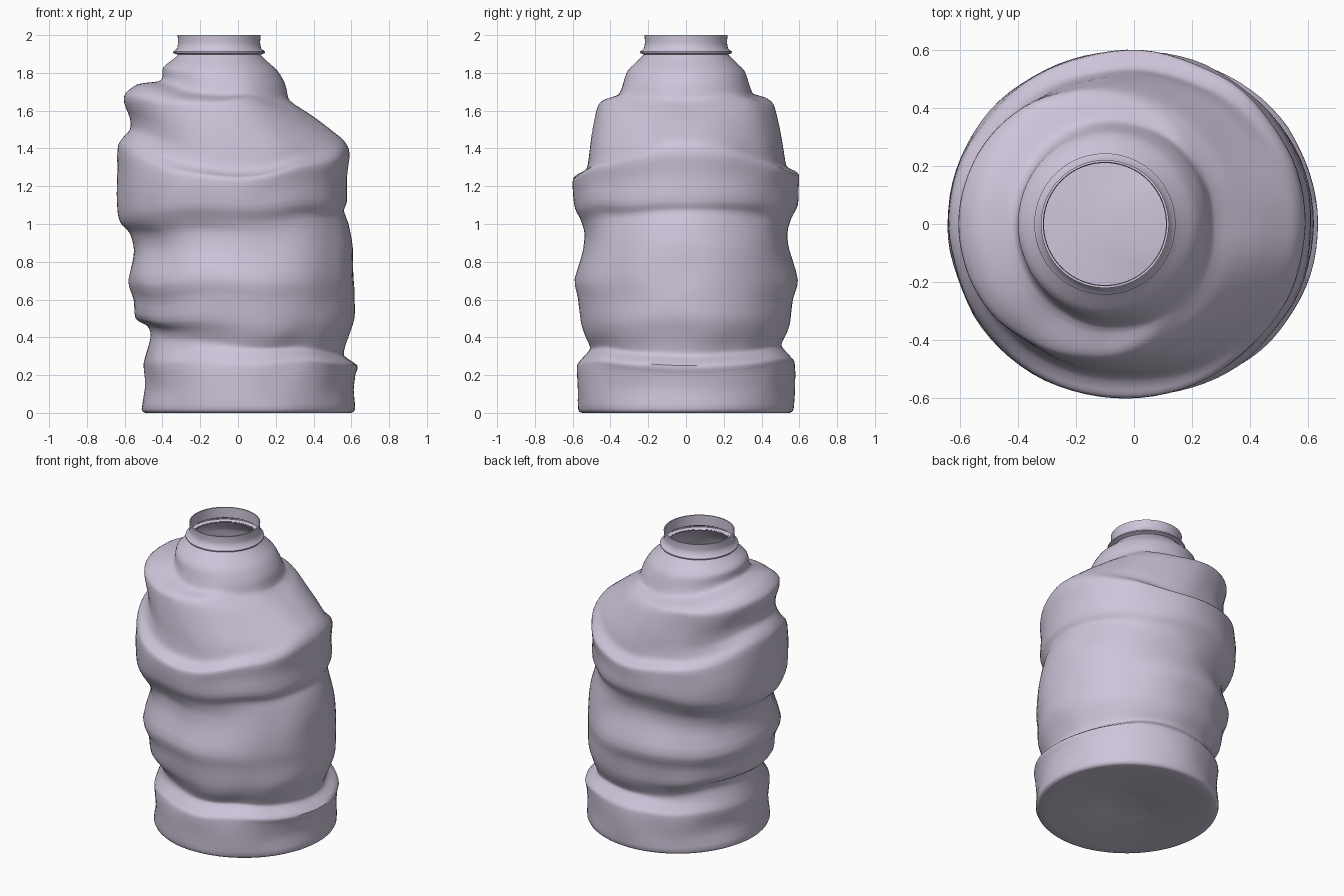
import bpy, bmesh, math
from mathutils import Vector, noise

if "Cube" in bpy.data.objects:
    bpy.data.objects.remove(bpy.data.objects["Cube"])

mat = bpy.data.materials.new("pale lilac plastic")
mat.diffuse_color = (0.62, 0.56, 0.70, 1)
mat.use_nodes = True
mat.node_tree.nodes["Principled BSDF"].inputs["Base Color"].default_value = mat.diffuse_color

# Matching outline points (x or y, z) of the crumpled body, bottom to top
LEFT = [(-.49, 0), (-.51, .02), (-.49, .14), (-.50, .25), (-.495, .29), (-.485, .33),
        (-.465, .41), (-.48, .46), (-.54, .50), (-.55, .60), (-.585, .70), (-.55, .86),
        (-.57, .95), (-.615, 1.0), (-.635, 1.06), (-.64, 1.20), (-.637, 1.36), (-.63, 1.42),
        (-.605, 1.46), (-.57, 1.50), (-.57, 1.56), (-.60, 1.64), (-.595, 1.69), (-.53, 1.74),
        (-.42, 1.755), (-.40, 1.78), (-.395, 1.83), (-.34, 1.875), (-.315, 1.90)]
RIGHT = [(.60, 0), (.62, .02), (.61, .12), (.62, .20), (.635, .25), (.57, .30),
         (.57, .34), (.59, .41), (.615, .50), (.615, .60), (.615, .70), (.61, .88),
         (.59, 1.0), (.565, 1.07), (.58, 1.12), (.575, 1.25), (.588, 1.36), (.578, 1.41),
         (.55, 1.45), (.50, 1.49), (.43, 1.545), (.35, 1.60), (.305, 1.63), (.275, 1.655),
         (.265, 1.68), (.25, 1.74), (.21, 1.81), (.15, 1.865), (.115, 1.90)]
SIDE = [(.55, 0), (.57, .02), (.575, .12), (.575, .26), (.56, .29), (.51, .345),
        (.51, .37), (.535, .42), (.555, .48), (.57, .60), (.592, .70), (.545, .86),
        (.535, .95), (.555, 1.02), (.59, 1.09), (.60, 1.18), (.60, 1.25), (.565, 1.27),
        (.53, 1.30), (.515, 1.38), (.50, 1.47), (.475, 1.60), (.46, 1.64), (.43, 1.66),
        (.36, 1.685), (.335, 1.74), (.31, 1.81), (.25, 1.87), (.22, 1.90)]
N, STEPS = 80, 3


def smooth(pts):
    """Catmull-Rom refinement of an outline."""
    out = []
    for i in range(len(pts) - 1):
        p0, p1 = Vector(pts[max(i - 1, 0)]), Vector(pts[i])
        p2, p3 = Vector(pts[i + 1]), Vector(pts[min(i + 2, len(pts) - 1)])
        for s in range(STEPS):
            t = s / STEPS
            out.append(p1 + (p2 - p0) * .4 * t * (1 - t) ** 2
                       + (p2 - p1) * (3 * t * t - 2 * t ** 3)
                       + (p3 - p1) * .4 * (t ** 3 - t * t))
    return out + [Vector(pts[-1])]


def loft(name, rings, base_center=None):
    bm = bmesh.new()
    rows = [[bm.verts.new(p) for p in ring] for ring in rings]
    for a, b in zip(rows, rows[1:]):
        for k in range(N):
            j = (k + 1) % N
            bm.faces.new((a[k], a[j], b[j], b[k]))
    if base_center:
        c = bm.verts.new(base_center)
        for k in range(N):
            bm.faces.new((c, rows[0][(k + 1) % N], rows[0][k]))
    me = bpy.data.meshes.new(name)
    bm.to_mesh(me)
    bm.free()
    me.materials.append(mat)
    ob = bpy.data.objects.new(name, me)
    bpy.context.collection.objects.link(ob)
    bpy.context.view_layer.objects.active = ob
    ob.select_set(True)
    bpy.ops.object.shade_smooth_by_angle(angle=math.radians(45))
    ob.select_set(False)


# Body: elliptical rings whose height follows the three outlines, with soft dents
rings = []
for l, r, s in zip(smooth(LEFT), smooth(RIGHT), smooth(SIDE)):
    cx, a = (l.x + r.x) / 2, (r.x - l.x) / 2
    ring = []
    for k in range(N):
        t = 2 * math.pi * k / N
        c, sn = math.cos(t), math.sin(t)
        z = s.y + ((r.y if c > 0 else l.y) - s.y) * c * c
        fade = min(1, max(0, z / .1)) * min(1, max(0, (1.85 - z) / .2))
        n = noise.noise(Vector((c * 2.2, sn * 2.2, z * 4.5)))
        k2 = 1 + .022 * fade * min(n, .2)
        dz = .03 * fade * noise.noise(Vector((c * 1.6 + 7, sn * 1.6, z * 1.5)))
        dz *= min(1, abs(sn) * 1.3)
        ring.append((cx + a * c * k2, s.x * sn * k2, max(0, z + dz)))
    rings.append(ring)
# Underside with a shallow push-up
under = [[(.055 + (p[0] - .055) * f, p[1] * f, h) for p in rings[0]]
         for f, h in ((.15, .03), (.28, .022), (.42, .004), (.9, .004))]
loft("bottle_body", under + rings, (.055, 0, .03))

# Neck: open mouth with a collar flange
neck = [(.216, 1.895), (.243, 1.905), (.243, 1.912), (.222, 1.93),
        (.217, 1.96), (.220, 2.0), (.212, 2.0), (.210, 1.93)]
loft("bottle_neck", [[(-.10 + r * math.cos(2 * math.pi * k / N),
                       r * math.sin(2 * math.pi * k / N), z) for k in range(N)]
                     for r, z in neck])
